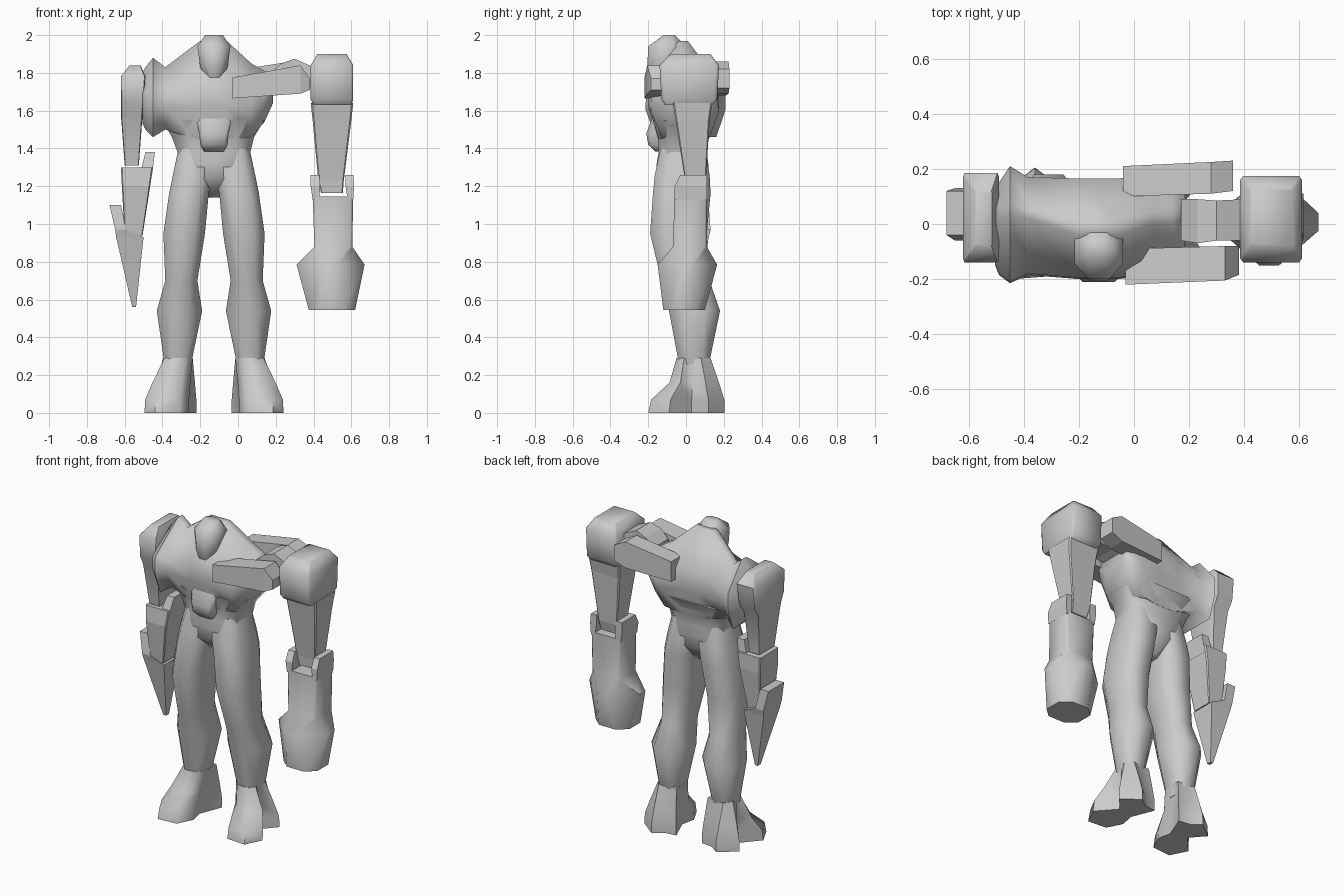
import bpy, bmesh, math

CX = -0.127  # body centre line


def ring(t, a0, a1, b0, b1, c=0.28, axis='z'):
    """Chamfered rectangle at height t along an axis (c = chamfer fraction)."""
    da, db = (a1 - a0) * c, (b1 - b0) * c
    p = [(a0 + da, b0), (a1 - da, b0), (a1, b0 + db), (a1, b1 - db),
         (a1 - da, b1), (a0 + da, b1), (a0, b1 - db), (a0, b0 + db)]
    if c == 0:
        p = [(a0, b0), (a1, b0), (a1, b1), (a0, b1)]
    return [(a, b, t) if axis == 'z' else (t, a, b) for a, b in p]


def chest(x, zb, zt, yf, yb, ridge):
    """Chest section across x: flat front and back rising to a ridge."""
    lo, hi = zb + (zt - zb) * 0.35, zb + (zt - zb) * 0.6
    return [(x, y, z) for y, z in (
        (yf + 0.05, zb), (yb - 0.05, zb), (yb, lo), (yb, hi),
        (ridge + 0.05, zt), (ridge, zt), (yf, hi), (yf - 0.005, lo))]


def loft(name, rings, angle=50, mirror=False):
    """Skin a stack of equal-sized rings and cap both ends."""
    bm = bmesh.new()
    loops = [[bm.verts.new(((2 * CX - x) if mirror else x, y, z)) for x, y, z in r] for r in rings]
    n = len(loops[0])
    for lo, hi in zip(loops, loops[1:]):
        for i in range(n):
            j = (i + 1) % n
            bm.faces.new((lo[i], lo[j], hi[j], hi[i]))
    bm.faces.new(loops[0][::-1])
    bm.faces.new(loops[-1])
    bmesh.ops.recalc_face_normals(bm, faces=bm.faces)
    me = bpy.data.meshes.new(name)
    bm.to_mesh(me)
    bm.free()
    ob = bpy.data.objects.new(name, me)
    bpy.context.collection.objects.link(ob)
    if angle:
        bpy.ops.object.select_all(action='DESELECT')
        ob.select_set(True)
        bpy.context.view_layer.objects.active = ob
        bpy.ops.object.shade_smooth_by_angle(angle=math.radians(angle))
    return ob


# Chest: flared left socket, ridge under the head, tapered right end
loft("upper_torso", [
    chest(-0.505, 1.53, 1.80, -0.14, 0.11, 0.0),
    chest(-0.49, 1.50, 1.83, -0.18, 0.15, 0.02),
    chest(-0.45, 1.46, 1.88, -0.21, 0.21, 0.02),
    chest(-0.385, 1.50, 1.83, -0.18, 0.17, 0.02),
    chest(-0.20, 1.44, 1.97, -0.195, 0.165, -0.04),
    chest(-0.06, 1.44, 1.97, -0.195, 0.165, -0.04),
    chest(0.07, 1.46, 1.85, -0.18, 0.175, 0.0),
    chest(0.14, 1.54, 1.81, -0.14, 0.17, 0.0),
    chest(0.185, 1.64, 1.77, -0.10, 0.15, 0.02)], 60)

# Waist and pelvis
loft("pelvis", [
    ring(1.14, -0.16, -0.095, -0.06, 0.05),
    ring(1.24, -0.25, -0.005, -0.16, 0.12, 0.22),
    ring(1.32, -0.30, 0.045, -0.155, 0.118, 0.2),
    ring(1.38, -0.32, 0.065, -0.145, 0.11, 0.2),
    ring(1.46, -0.35, 0.085, -0.145, 0.115, 0.2),
    ring(1.55, -0.40, 0.14, -0.175, 0.155, 0.2)], 60)

# Belly plate
loft("belly_plate", [
    ring(1.385, -0.18, -0.075, -0.165, -0.05, 0.12),
    ring(1.42, -0.20, -0.055, -0.20, -0.05, 0.12),
    ring(1.48, -0.205, -0.05, -0.21, -0.05, 0.12),
    ring(1.56, -0.22, -0.035, -0.18, -0.05, 0.12)])

# Head
loft("head", [
    ring(1.775, -0.17, -0.08, -0.19, -0.05),
    ring(1.83, -0.20, -0.055, -0.205, -0.02),
    ring(1.94, -0.215, -0.04, -0.20, 0.0),
    ring(2.0, -0.175, -0.08, -0.12, -0.06)], 60)

# Two shoulder bars and the central joint on the right side
loft("front_shoulder_bar", [
    ring(-0.03, -0.22, -0.09, 1.665, 1.775, 0, 'x'),
    ring(0.33, -0.205, -0.08, 1.69, 1.84, 0, 'x'),
    ring(0.38, -0.185, -0.08, 1.71, 1.77, 0, 'x')], 0)
loft("back_shoulder_bar", [
    ring(-0.04, 0.10, 0.21, 1.68, 1.81, 0, 'x'),
    ring(0.28, 0.11, 0.225, 1.69, 1.86, 0, 'x'),
    ring(0.36, 0.12, 0.23, 1.72, 1.82, 0, 'x')], 0)
loft("shoulder_joint", [
    ring(0.17, -0.06, 0.09, 1.70, 1.80, 0, 'x'),
    ring(0.23, -0.07, 0.09, 1.72, 1.85, 0, 'x'),
    ring(0.30, -0.06, 0.085, 1.72, 1.875, 0, 'x'),
    ring(0.40, -0.06, 0.09, 1.73, 1.83, 0, 'x')], 0)

# Right arm: shoulder block, tapered upper arm, forearm with fist
loft("right_shoulder", [
    ring(1.63, 0.40, 0.60, -0.11, 0.14, 0.05),
    ring(1.66, 0.385, 0.61, -0.13, 0.165, 0.05),
    ring(1.84, 0.385, 0.61, -0.14, 0.175, 0.05),
    ring(1.90, 0.42, 0.575, -0.08, 0.13, 0.05)], 50)
loft("right_upper_arm", [
    ring(1.165, 0.44, 0.555, 0.0, 0.09, 0.04),
    ring(1.23, 0.425, 0.56, -0.005, 0.105, 0.04),
    ring(1.55, 0.395, 0.60, -0.055, 0.125, 0.04),
    ring(1.64, 0.385, 0.61, -0.07, 0.14, 0.04)], 0)
loft("right_forearm", [
    ring(0.545, 0.375, 0.62, -0.12, 0.10, 0.25),
    ring(0.785, 0.31, 0.67, -0.15, 0.165, 0.4),
    ring(0.88, 0.405, 0.605, -0.07, 0.11, 0.06),
    ring(1.145, 0.395, 0.61, -0.06, 0.11, 0.05)], 50)
for x0, x1 in ((0.385, 0.435), (0.57, 0.615)):
    loft("forearm_prong", [
        ring(1.13, x0 + 0.01, x1 - 0.005, -0.06, 0.11, 0),
        ring(1.20, x0, x1, -0.06, 0.11, 0),
        ring(1.26, x0, x1 - 0.005, -0.03, 0.11, 0)], 0)

# Left arm: slim upper arm, forearm and blade hand
loft("left_upper_arm", [
    ring(1.31, -0.60, -0.525, -0.06, 0.10, 0.04),
    ring(1.58, -0.62, -0.505, -0.10, 0.13, 0.04),
    ring(1.64, -0.62, -0.50, -0.13, 0.17, 0.04),
    ring(1.78, -0.62, -0.49, -0.14, 0.185, 0.04),
    ring(1.84, -0.575, -0.515, -0.08, 0.12, 0.04)], 50)
loft("left_forearm", [
    ring(0.94, -0.60, -0.505, -0.05, 0.09, 0.04),
    ring(1.20, -0.615, -0.465, -0.08, 0.12, 0.04),
    ring(1.30, -0.62, -0.45, -0.07, 0.12, 0.04)], 0)
loft("forearm_fin", [
    ring(1.26, -0.52, -0.455, -0.07, 0.11, 0),
    ring(1.38, -0.49, -0.44, -0.03, 0.10, 0)], 0)
loft("blade_hand", [
    ring(0.56, -0.56, -0.54, 0.03, 0.06, 0),
    ring(0.93, -0.645, -0.50, -0.05, 0.12, 0),
    ring(0.97, -0.65, -0.59, -0.06, 0.13, 0),
    ring(1.10, -0.68, -0.62, -0.04, 0.12, 0)], 0)

# Legs and clawed feet, mirrored over the body centre
leg = [
    ring(0.22, -0.385, -0.25, -0.03, 0.11),
    ring(0.30, -0.395, -0.24, -0.045, 0.13, 0.25),
    ring(0.54, -0.43, -0.19, -0.09, 0.18, 0.28),
    ring(0.70, -0.385, -0.215, -0.13, 0.125, 0.25),
    ring(0.95, -0.395, -0.175, -0.19, 0.11, 0.25),
    ring(1.16, -0.365, -0.155, -0.175, 0.13, 0.22),
    ring(1.26, -0.345, -0.135, -0.165, 0.125, 0.22),
    ring(1.40, -0.315, -0.13, -0.135, 0.10, 0.22)]
foot_ankle = [(-0.34, -0.05), (-0.28, -0.045), (-0.24, 0.0), (-0.24, 0.05), (-0.24, 0.12),
              (-0.30, 0.12), (-0.36, 0.13), (-0.395, 0.08), (-0.39, 0.04), (-0.39, -0.01)]
foot_sole = [(-0.44, -0.20), (-0.31, -0.19), (-0.26, -0.09), (-0.28, 0.0), (-0.22, 0.15),
             (-0.30, 0.16), (-0.36, 0.205), (-0.47, 0.12), (-0.39, 0.03), (-0.495, -0.09)]


def blend(f, fy, z):
    """Foot outline between ankle and sole; fy is the forward reach of the toe."""
    return [(a[0] + (b[0] - a[0]) * f, a[1] + (b[1] - a[1]) * (fy if b[1] < 0 else f), z)
            for a, b in zip(foot_ankle, foot_sole)]


foot = [blend(1, 1, 0), blend(0.97, 0.9, 0.07), blend(0.6, 0.25, 0.16), blend(0, 0, 0.29)]
for side, flip in (("left", False), ("right", True)):
    loft(side + "_leg", leg, 60, flip)
    loft(side + "_foot", foot, 60, flip)
